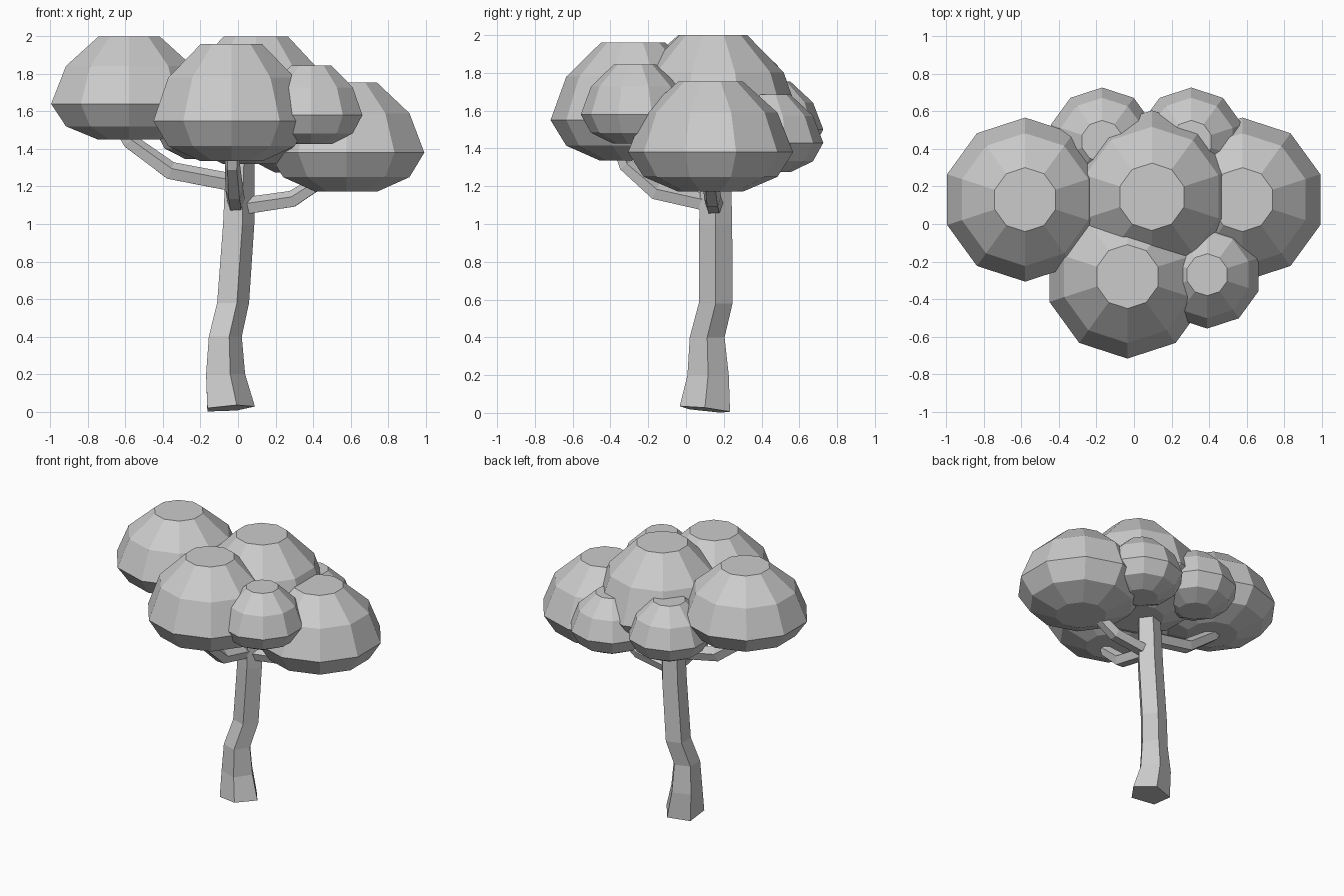
import bpy, bmesh
from math import sin, cos, pi, radians
from mathutils import Vector

if "Cube" in bpy.data.objects:
    bpy.data.objects.remove(bpy.data.objects["Cube"])


def skin(name, rings):
    """Join equal-sized loops of points into a closed flat-shaded solid."""
    bm = bmesh.new()
    loops = [[bm.verts.new(p) for p in ring] for ring in rings]
    n = len(loops[0])
    for a, b in zip(loops, loops[1:]):
        for i in range(n):
            j = (i + 1) % n
            bm.faces.new((a[i], a[j], b[j], b[i]))
    bm.faces.new(loops[0][::-1])
    bm.faces.new(loops[-1])
    bmesh.ops.recalc_face_normals(bm, faces=bm.faces)
    mesh = bpy.data.meshes.new(name)
    bm.to_mesh(mesh)
    bm.free()
    obj = bpy.data.objects.new(name, mesh)
    bpy.context.collection.objects.link(obj)
    return obj


def foliage(name, x, y, z, r, up, down):
    """Ten-sided dome, widest at z, with a flatter underside."""
    profile = [(0.40, -down), (0.81, -0.63 * down), (1, 0),
               (0.81, 0.56 * up), (0.39, up)]
    skin(name, [[(x + r * k * cos(pi / 2 + i * pi / 5),
                  y + r * k * sin(pi / 2 + i * pi / 5), z + h)
                 for i in range(10)] for k, h in profile])


def branch(name, path):
    """Five-sided tapering limb along (x, y, z, radius) points."""
    pts = [Vector(p[:3]) for p in path]
    rings = []
    for i, c in enumerate(pts):
        t = (pts[min(i + 1, len(pts) - 1)] - pts[max(i - 1, 0)]).normalized()
        side = t.cross(Vector((0, 0, 1))).normalized()
        up = side.cross(t)
        rings.append([c + path[i][3] * (side * cos(radians(90 + 72 * k))
                                        + up * sin(radians(90 + 72 * k)))
                      for k in range(5)])
    skin(name, rings)


# Bent pentagonal trunk with a slightly tilted foot
trunk = [(-.05, .10, .018, .14), (-.077, .117, .2, .115),
         (-.077, .112, .4, .097), (-.035, .157, .58, .094),
         (-.005, .157, 1.0, .092), (0, .157, 1.2, .087), (.01, .157, 1.42, .08)]
rings = []
for n, (x, y, z, r) in enumerate(trunk):
    ring = []
    for k in range(5):
        dx, dy = r * cos(radians(72 * k)), r * sin(radians(72 * k))
        tilt = 0.07 * dx - 0.11 * dy if n == 0 else 0
        ring.append((x + dx, y + dy, z + tilt))
    rings.append(ring)
skin("trunk", rings)

# Three limbs reaching into the outer foliage
branch("left_branch", [(-.02, .14, 1.215, .052), (-.36, .13, 1.28, .052),
                       (-.58, .13, 1.44, .045), (-.64, .13, 1.54, .04)])
branch("right_branch", [(.02, .15, 1.09, .05), (.29, .14, 1.13, .048),
                        (.43, .13, 1.22, .042), (.5, .13, 1.32, .04)])
branch("front_branch", [(-.01, .13, 1.105, .05), (-.02, -.16, 1.17, .05),
                        (-.03, -.32, 1.31, .042), (-.03, -.36, 1.42, .04)])

# Foliage clumps
foliage("left_foliage", -.58, .13, 1.64, .437, .36, .19)
foliage("right_foliage", .577, .13, 1.38, .437, .375, .207)
foliage("front_foliage", -.035, -.28, 1.55, .437, .41, .215)
foliage("centre_foliage", .095, .145, 1.55, .46, .45, .23)
foliage("small_front_foliage", .39, -.27, 1.58, .287, .265, .155)
foliage("back_left_foliage", -.17, .44, 1.50, .287, .255, .155)
foliage("back_right_foliage", .305, .44, 1.43, .287, .255, .155)
